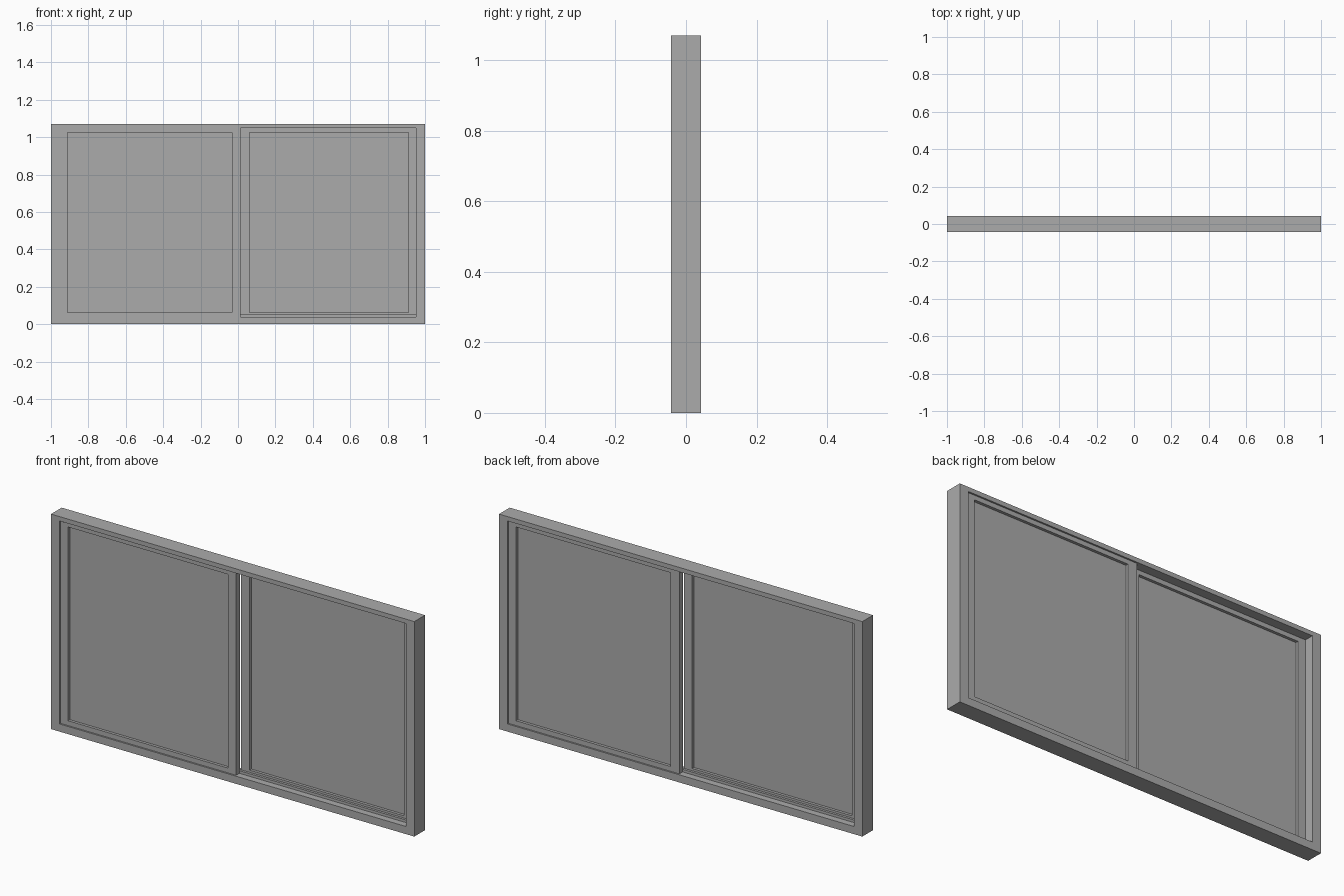
import bpy
import bmesh

cube = bpy.data.objects.get("Cube")
if cube:
    bpy.data.objects.remove(cube, do_unlink=True)

grey = bpy.data.materials.new("window_grey")
grey.use_nodes = True
colour = (0.41, 0.41, 0.41, 1)
grey.diffuse_color = colour
grey.node_tree.nodes["Principled BSDF"].inputs["Base Color"].default_value = colour


def finish(name, bm):
    bmesh.ops.recalc_face_normals(bm, faces=bm.faces)
    mesh = bpy.data.meshes.new(name)
    bm.to_mesh(mesh)
    bm.free()
    mesh.materials.append(grey)
    obj = bpy.data.objects.new(name, mesh)
    bpy.context.collection.objects.link(obj)
    return obj


def corners(bm, rect, y):
    x0, x1, z0, z1 = rect
    return [bm.verts.new((x, y, z)) for x, z in ((x0, z0), (x1, z0), (x1, z1), (x0, z1))]


def ring(name, outer, inner, y0, y1):
    """Rectangular frame with a rectangular opening."""
    bm = bmesh.new()
    loops = [corners(bm, r, y) for r, y in ((outer, y0), (outer, y1), (inner, y1), (inner, y0))]
    for k in range(4):
        a, b = loops[k], loops[(k + 1) % 4]
        for i in range(4):
            j = (i + 1) % 4
            bm.faces.new((a[i], a[j], b[j], b[i]))
    return finish(name, bm)


def box(name, rect, y0, y1):
    bm = bmesh.new()
    a, b = corners(bm, rect, y0), corners(bm, rect, y1)
    bm.faces.new(a)
    bm.faces.new(b)
    for i in range(4):
        j = (i + 1) % 4
        bm.faces.new((a[i], a[j], b[j], b[i]))
    return finish(name, bm)


# Outer frame
SIDE, SILL, HEAD, MEET = 0.953, 0.038, 1.048, 0.013
ring("outer_frame", (-1, 1, 0, 1.07), (-SIDE, SIDE, SILL, HEAD), -0.042, 0.042)

# Sliding sashes on the front and back tracks, each with a thin pane
sashes = (
    ("right", -SIDE, MEET, -0.912, -0.031, -1),
    ("left", MEET, SIDE, 0.061, 0.912, 1),
)
for side, x0, x1, p0, p1, track in sashes:
    opening = (p0, p1, 0.062, 1.026)
    y0, y1 = sorted((track * 0.034, track * 0.004))
    ring(side + "_sash", (x0, x1, SILL, HEAD), opening, y0, y1)
    box(side + "_pane", opening, track * 0.019 - 0.001, track * 0.019 + 0.001)

# Raised guide between the two tracks
box("sill_guide", (-SIDE, SIDE, SILL, 0.051), -0.008, 0.008)
